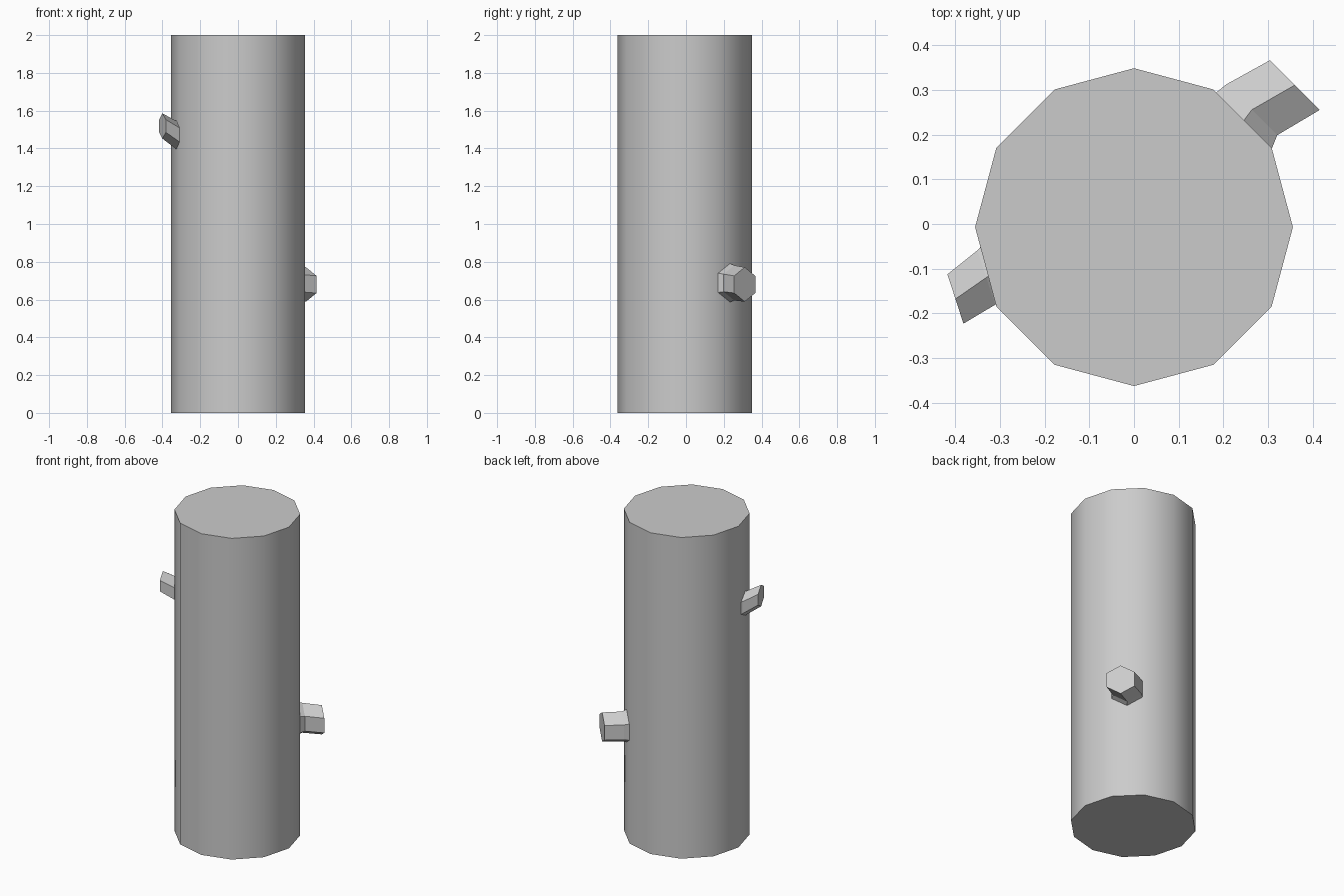
import bpy, bmesh
from math import sin, cos, pi, radians

if "Cube" in bpy.data.objects:
    bpy.data.objects.remove(bpy.data.objects["Cube"])


def make(name, bm, smooth):
    bmesh.ops.recalc_face_normals(bm, faces=bm.faces)
    me = bpy.data.meshes.new(name)
    bm.to_mesh(me)
    bm.free()
    ob = bpy.data.objects.new(name, me)
    bpy.context.collection.objects.link(ob)
    for p in me.polygons:
        p.use_smooth = smooth and len(p.vertices) == 4
    return ob


def loft(name, rings, smooth=False):
    """Skin closed rings of points and cap both ends."""
    bm = bmesh.new()
    loops = [[bm.verts.new(p) for p in r] for r in rings]
    n = len(loops[0])
    for a, b in zip(loops, loops[1:]):
        for i in range(n):
            j = (i + 1) % n
            bm.faces.new((a[i], a[j], b[j], b[i]))
    caps = [bm.faces.new(loops[0]), bm.faces.new(loops[-1])]
    for f in caps:
        for e in f.edges:
            e.smooth = False
    return make(name, bm, smooth)


def hex_ring(x, y, z, radius, heading):
    """Upright hexagon, a corner on top, facing along heading (degrees)."""
    h = radians(heading)
    pts = []
    for i in range(6):
        a = i * pi / 3
        s = radius * sin(a)
        pts.append((x - s * sin(h), y + s * cos(h), z + radius * cos(a)))
    return pts


# Trunk: twelve-sided log
R, CY = 0.356, -0.007
loft("trunk", [[(R * cos(i * pi / 6), CY + R * sin(i * pi / 6), z) for i in range(12)]
               for z in (0, 2)], smooth=True)

# Lower branch stub: flared root, bend, cut end
loft("lower_branch", [hex_ring(0.20, 0.17, 0.69, 0.125, 47),
                      hex_ring(0.264, 0.256, 0.688, 0.093, 45),
                      hex_ring(0.36, 0.311, 0.68, 0.091, 45)])

# Upper branch stub: smaller, rising outward
loft("upper_branch", [hex_ring(-0.26, -0.07, 1.445, 0.10, 197),
                      hex_ring(-0.331, -0.120, 1.473, 0.074, 198),
                      hex_ring(-0.40, -0.168, 1.519, 0.067, 198)])
